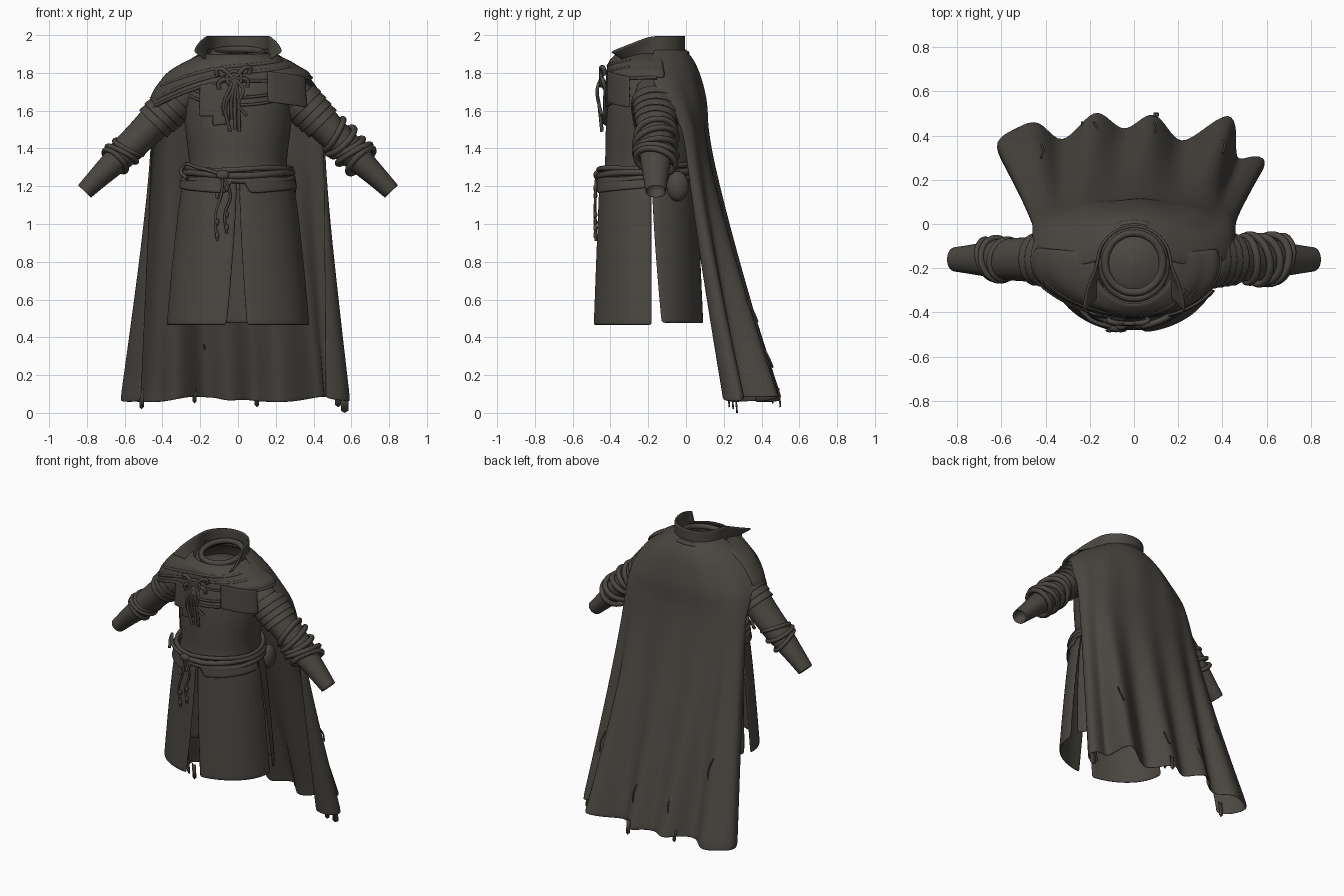
import bpy, bmesh, math, random
from math import sin, cos, pi, radians
from mathutils import Vector

random.seed(4)
cube = bpy.data.objects.get("Cube")
if cube:
    bpy.data.objects.remove(cube)

COLOUR = (0.07, 0.063, 0.054, 1)
cloth = bpy.data.materials.new("dark_cloth")
cloth.use_nodes = True
cloth.diffuse_color = COLOUR
shader = cloth.node_tree.nodes["Principled BSDF"]
shader.inputs["Base Color"].default_value = COLOUR
shader.inputs["Roughness"].default_value = 0.9


def lerp(a, b, t):
    return a + (b - a) * t


def steps(a, b, n):
    return [lerp(a, b, i / n) for i in range(n + 1)]


def lookup(table, z):
    """Interpolate the rows of a table sorted by falling z."""
    if z >= table[0][0]:
        return table[0][1:]
    for p, q in zip(table, table[1:]):
        if z >= q[0]:
            t = (p[0] - z) / (p[0] - q[0])
            return [lerp(a, b, t) for a, b in zip(p[1:], q[1:])]
    return table[-1][1:]


def surface(name, f, us, vs, wrap=False, thick=0.012, sub=1):
    """Grid surface f(u, v), optionally closed in u."""
    bm = bmesh.new()
    rows = [[bm.verts.new(f(u, v)) for u in us] for v in vs]
    n = len(us)
    for a, b in zip(rows, rows[1:]):
        for i in range(n if wrap else n - 1):
            j = (i + 1) % n
            bm.faces.new((a[i], a[j], b[j], b[i]))
    bmesh.ops.recalc_face_normals(bm, faces=bm.faces)
    mesh = bpy.data.meshes.new(name)
    bm.to_mesh(mesh)
    bm.free()
    mesh.materials.append(cloth)
    mesh.shade_smooth()
    ob = bpy.data.objects.new(name, mesh)
    bpy.context.collection.objects.link(ob)
    if thick:
        m = ob.modifiers.new("thickness", "SOLIDIFY")
        m.thickness, m.offset = thick, 0
    if sub:
        m = ob.modifiers.new("smooth", "SUBSURF")
        m.levels = m.render_levels = sub


def tube(name, pts, r, closed=False):
    """Round cord through the points."""
    cu = bpy.data.curves.new(name, "CURVE")
    cu.dimensions = "3D"
    cu.bevel_depth, cu.bevel_resolution, cu.use_fill_caps = r, 2, True
    cu.resolution_u = 4
    sp = cu.splines.new("BEZIER")
    sp.bezier_points.add(len(pts) - 1)
    for bp, p in zip(sp.bezier_points, pts):
        bp.co = p
        bp.handle_left_type = bp.handle_right_type = "AUTO"
    sp.use_cyclic_u = closed
    cu.materials.append(cloth)
    ob = bpy.data.objects.new(name, cu)
    bpy.context.collection.objects.link(ob)


def ball(name, loc, scale):
    bpy.ops.mesh.primitive_uv_sphere_add(segments=16, ring_count=10, radius=1, location=loc)
    ob = bpy.context.object
    ob.name, ob.scale = name, scale
    ob.data.materials.append(cloth)
    ob.data.shade_smooth()


def oval(a, z, rx, ry, cy):
    """Point on an oval, angle in degrees measured from the back."""
    return Vector((rx * sin(radians(a)), cy + ry * cos(radians(a)), z))


RING = [i * 10 for i in range(36)]

# Torso with closed neck
TORSO = [(1.872, .001, .001, -.18), (1.865, .06, .07, -.18), (1.845, .11, .12, -.18),
         (1.81, .2, .17, -.18), (1.74, .27, .215, -.18), (1.62, .295, .24, -.18),
         (1.45, .275, .245, -.185), (1.3, .25, .235, -.19), (1.18, .28, .255, -.2)]
surface("torso", lambda a, z: oval(a, z, *lookup(TORSO, z)), RING,
        [r[0] for r in TORSO], wrap=True, thick=0)
for i in range(2):
    tube("chest_seam", [oval(a, 1.67 - .04 * i + .05 * ((a - 180) / 60) ** 2, .295, .24, -.18)
                        for a in range(120, 241, 10)], .008)


# Skirt panels with front and side slits
def skirt_point(a, z):
    t = (1.27 - z) / .8
    return oval(a, z, lerp(.275, .372, t ** .7), lerp(.252, .287, t), -.2)


def skirt_panel(name, a0, a1, open0, open1, hem):
    def f(u, z):
        t = max(0, (1.2 - z) / .73) ** 1.3
        return skirt_point(lerp(a0 + open0 * t, a1 - open1 * t, u), z)
    surface(name, f, steps(0, 1, 14), [1.27, 1.17, 1.05, .9, .75, .6, hem + .02, hem])


skirt_panel("skirt_front_left", 86, 179, 0, 6, .465)
skirt_panel("skirt_front_right", 181, 274, 8, 0, .465)
skirt_panel("skirt_back", -86, 86, 10, 10, .475)

# Sash, belt and belt flaps
for i, (z, r) in enumerate(((1.3, .014), (1.272, .018), (1.24, .014))):
    tube("belt_cord", [oval(a, z + .012 * cos(radians(a)) + .006 * sin(radians(a * 3 + i * 90)),
                            .28 + .006 * i, .262, -.2) for a in RING[::2]], r, True)
for s in (1, -1):
    surface("waist_flap", lambda u, v: oval(180 - s * lerp(3 + 9 * v, 88, u),
            lerp(1.25, 1.16 + .03 * u, v), .292 + .02 * v, .268 + .008 * v, -.2),
            steps(0, 1, 9), steps(0, 1, 3))
ball("belt_pouch", (.265, -.045, 1.2), (.045, .06, .08))
ball("belt_knot", (-.08, -.47, 1.26), (.035, .02, .025))
for x, end in ((-.11, .91), (-.06, .95)):
    tube("belt_tassel", [(-.08, -.475, 1.26), (x + .02, -.48, 1.15), (x - .01, -.482, 1.05),
                         (x, -.478, end)], .007)
    for k in (0, 1, 3):
        ball("tassel_bead", (x, -.48, end + .03 + .07 * k), (.011, .011, .018))
tube("belt_loop", [(-.08, -.47, 1.26), (-.2, -.43, 1.295), (-.3, -.31, 1.29), (-.27, -.37, 1.24)], .01)

# Cloak: shoulder rows blend into a folded hem line
HEM = [(-.51, .2), (-.59, .27), (-.64, .38), (-.53, .43), (-.43, .485), (-.345, .35), (-.26, .42),
       (-.18, .52), (-.12, .48), (-.05, .41), (.02, .46), (.09, .515), (.15, .43), (.21, .35),
       (.31, .42), (.44, .52), (.465, .42), (.45, .27), (.53, .31), (.61, .3), (.56, .2), (.46, .2)]
CLOAK = [(1.93, .15, .14, -.16), (1.88, .23, .21, -.18), (1.82, .33, .24, -.18),
         (1.74, .41, .25, -.165), (1.64, .455, .2, -.095), (1.5, .455, .12, -.01)]


def cloak_point(i, z):
    u = i / (len(HEM) - 1) * 2 - 1
    p = oval(u * 92, z, *lookup(CLOAK, z))
    if z < 1.5:
        b = ((1.5 - z) / 1.42) ** 1.15
        p = p.lerp(Vector((*HEM[i], z)), b)
    elif z < 1.8:
        p.y += .006 * cos(i * 1.7)
    if z < .1:
        p.z += random.uniform(-.03, .01)
    return p


surface("cloak", cloak_point, range(len(HEM)),
        [1.93, 1.88, 1.82, 1.74, 1.64, 1.57, 1.5, 1.35, 1.15, .95, .75, .55, .35, .18, .1, .08], sub=2)
for x, y, w, low in ((-.51, .24, .012, .02), (.1, .49, .012, .03), (.565, .26, .02, 0),
                     (.53, .22, .015, .03), (-.23, .45, .01, .05)):
    surface("hem_tatter", lambda u, v: (x + u * w, y + .01 * v, lerp(.12, low, v) + abs(u) * .012),
            (-1, 0, 1), (0, 1), thick=.008, sub=0)
for x, y, z in ((-.18, .4, .36), (.09, .4, .36), (.4, .32, .6), (-.42, .3, .62)):
    tube("torn_thread", [(x, y, z), (x + .01, y + .035, z - .06), (x, y + .06, z - .12)], .005)

# Mantle over the shoulders, longer on the right
MANTLE = [(1.9, .17, .18, -.18), (1.86, .27, .225, -.18), (1.8, .37, .24, -.175),
          (1.72, .435, .248, -.17), (1.6, .48, .235, -.17)]


def mantle_point(a, v):
    s = sin(radians(a))
    edge = 1.755 + (-.15 if s < 0 else .02) * s * s
    z = lerp(1.9, edge, v)
    k = 1.005 + .014 * sin(v * 15 + s * 3) * v
    rx, ry, cy = lookup(MANTLE, z)
    return oval(a, z, rx * k, ry * k, cy)


surface("mantle", mantle_point, range(75, 286, 10), steps(0, 1, 9), thick=.014)
tube("mantle_hem", [mantle_point(a, 1) for a in range(85, 276, 10)], .009)
for v in (.45, .7):
    tube("mantle_fold", [mantle_point(a, v + (a - 185) / 400) for a in range(120, 251, 13)], .01)


# Hanging cloth ends
def hanging_cloth(name, a0, a1, top, low, slant):
    surface(name, lambda u, v: oval(lerp(a0, a1, u), lerp(top, low, v) + slant * u,
            .405 + .01 * v, .258 + .005 * v, -.175), steps(0, 1, 5), [0, .04, .5, .96, 1])


hanging_cloth("scarf_end_left", 118, 158, 1.78, 1.615, .03)
hanging_cloth("scarf_end_right", 186, 199, 1.75, 1.53, -.01)
hanging_cloth("scarf_under_right", 197, 210, 1.74, 1.57, .0)


# Collar with open lapels and scarf rolls
def collar_point(a, v):
    f = max(0, -cos(radians(a))) / .7
    r = lerp(.165, .165 + .16 * f * f, v)
    return oval(a, lerp(1.87, 1.995 - .08 * f * f, v) - .035 * f * (1 - v), r, r * .97, -.17)


surface("collar", collar_point, steps(-136, 136, 24), [0, .3, .65, .95, 1], thick=.014)
for i in range(4):
    tube("neck_roll", [oval(a, 1.905 - .02 * i + (.02 + .012 * i) * cos(radians(a)),
                            .13 + .017 * i, .135 + .02 * i, -.175 - .006 * i)
                       for a in RING[::3]], .018, True)

# Cloak clasp with knotted cords
clasp = Vector((-.02, -.45, 1.77))
for r in (.02, .038):
    tube("clasp_ring", [clasp + Vector((r * cos(k * pi / 4), 0, r * sin(k * pi / 4)))
                        for k in range(8)], .01, True)
for k in range(6):
    d = Vector((-.06 + .022 * k, 0, 0))
    bend = random.uniform(-.02, .02)
    tube("clasp_strand", [clasp, clasp + d * .6 + Vector((bend, -.02, -.06)),
                          clasp + d * .8 + Vector((-bend, -.01, -.14)),
                          clasp + d + Vector((bend, .005, random.uniform(-.29, -.18)))], .009)
for dx, dz in ((-.09, .03), (.08, .04), (.07, -.03), (-.08, -.04)):
    tube("clasp_bow", [clasp, clasp + Vector((dx, .01, dz + .02)),
                       clasp + Vector((dx, .02, dz - .015))], .012)

# Arms: station (x, z, radius), mirrored
SLEEVE = [(.24, 1.72, .09), (.33, 1.65, .108), (.4, 1.58, .1), (.5, 1.48, .086),
          (.58, 1.4, .085), (.64, 1.345, .078)]
CUFF = [(.6, 1.38, .074), (.64, 1.34, .074), (.72, 1.265, .061), (.808, 1.177, .049),
        (.813, 1.172, .049), (.814, 1.171, .042), (.78, 1.205, .036), (.775, 1.21, .002)]


def arm_ring(s, x, z, r, a):
    c, h = cos(radians(a)) * r, sin(radians(a)) * r
    return Vector((s * (x + c * .71), -.16 + h * 1.15, z + c * .7))


for s, side in ((1, "left"), (-1, "right")):
    for part, rows in (("sleeve", SLEEVE), ("cuff", CUFF)):
        surface(f"{part}_{side}", lambda a, row: arm_ring(s, *row, a), RING[::2], rows,
                wrap=True, thick=0)
    # Overlapping shoulder plates
    for k in range(4):
        x, z = .32 + .03 * k, 1.66 - .03 * k
        surface(f"shoulder_plate_{side}",
                lambda a, v: arm_ring(s, x + .04 * v, z - .04 * v, .108 - .004 * k + .006 * v, a),
                RING[::2], (0, .5, .9, 1), wrap=True, thick=.01)
    # Forearm wraps, bulkier on the left
    count, swell, cord = (5, .014, .017) if s > 0 else (3, .002, .014)
    for k in range(count):
        x, z = .65 - .035 * k, 1.335 + .035 * k
        tube(f"forearm_wrap_{side}",
             [arm_ring(s, x + .02 * sin(radians(a + 60 * k)), z - .02 * sin(radians(a + 60 * k)),
                       .076 + .006 * (k % 2) + swell, a) for a in RING[::3]], cord, True)
